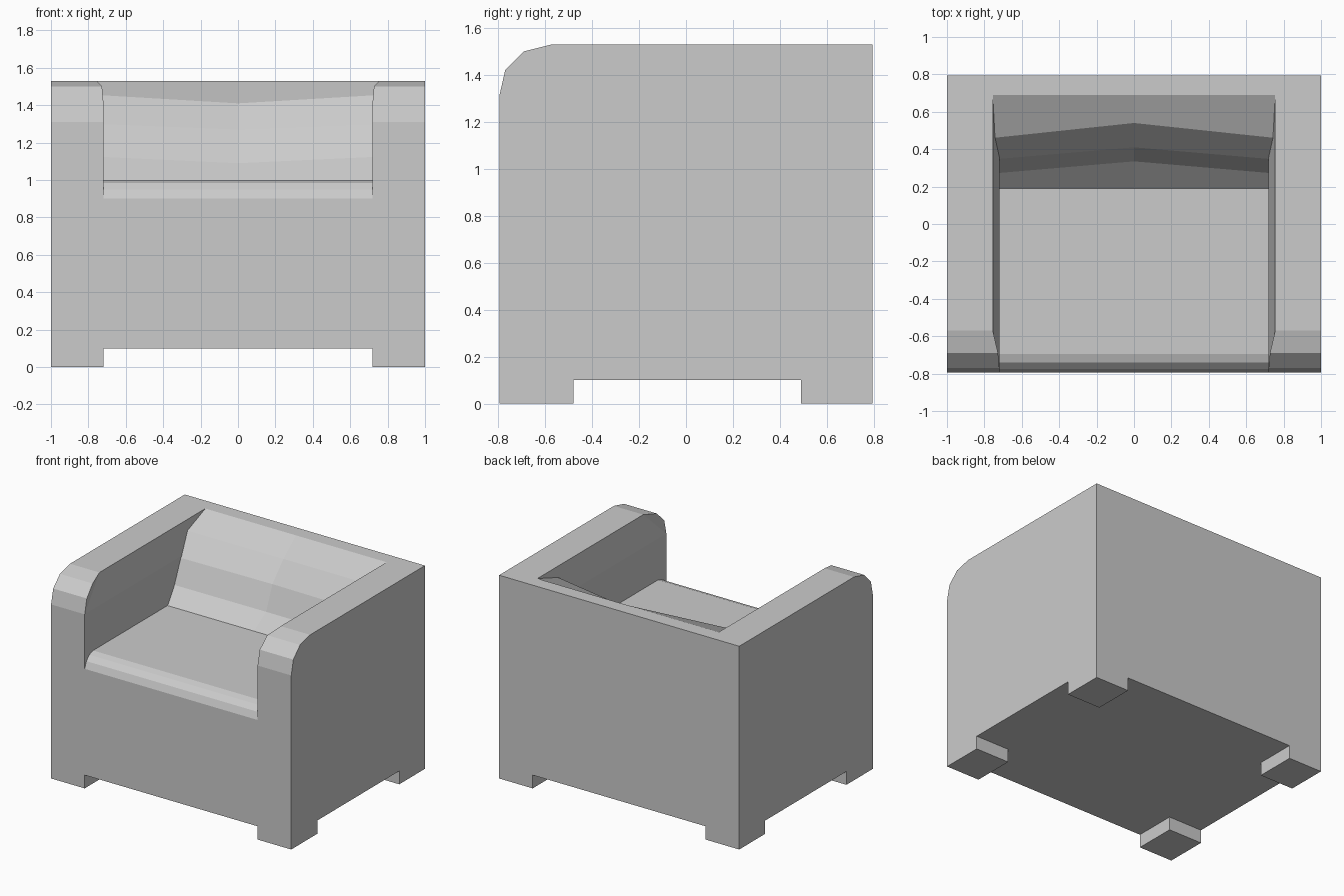
import bpy
import bmesh

cube = bpy.data.objects.get("Cube")
if cube:
    bpy.data.objects.remove(cube, do_unlink=True)

grey = bpy.data.materials.new("light grey")
grey.use_nodes = True
COLOUR = (0.6, 0.6, 0.6, 1)
grey.diffuse_color = COLOUR
grey.node_tree.nodes["Principled BSDF"].inputs["Base Color"].default_value = COLOUR

DEPTH, TOP, BASE = 0.795, 1.53, 0.1
INNER, FLARE = 0.72, 0.755


def loft(sections):
    """Closed solid through (x, profile) sections; profiles are (y, z) loops."""
    bm = bmesh.new()
    rings = [[bm.verts.new((x, y, z)) for y, z in prof] for x, prof in sections]
    for a, b in zip(rings, rings[1:]):
        for i in range(len(a)):
            j = (i + 1) % len(a)
            bm.faces.new((a[i], a[j], b[j], b[i]))
    bm.faces.new(rings[0])
    bm.faces.new(rings[-1])
    bmesh.ops.recalc_face_normals(bm, faces=bm.faces)
    return bm


def finish(bm, name):
    bmesh.ops.recalc_face_normals(bm, faces=bm.faces)
    mesh = bpy.data.meshes.new(name)
    bm.to_mesh(mesh)
    bm.free()
    mesh.materials.append(grey)
    obj = bpy.data.objects.new(name, mesh)
    bpy.context.collection.objects.link(obj)
    return obj


# Arms: side profile with feet and rounded front shoulder
arm_profile = [
    (-DEPTH, 0), (-0.48, 0), (-0.48, BASE), (0.49, BASE), (0.49, 0), (DEPTH, 0),
    (DEPTH, TOP), (-0.57, TOP), (-0.69, 1.5), (-0.77, 1.42), (-DEPTH, 1.31),
]
for side, name in ((1, "left_arm"), (-1, "right_arm")):
    bm = loft([(side * INNER, arm_profile), (side, arm_profile)])
    # Crease the inner face, then lean its upper rim outwards
    bmesh.ops.bisect_plane(bm, geom=bm.verts[:] + bm.edges[:] + bm.faces[:],
                           plane_co=(0, 0, 1.31), plane_no=(0, 0, 1), dist=0.001)
    for v in bm.verts:
        if abs(v.co.x) < 0.8:
            if v.co.z > 1.52:
                v.co.x = side * FLARE
            elif v.co.z > 1.45:
                v.co.x = side * 0.727
    bent = [f for f in bm.faces if f.calc_center_median().z > 1.32]
    bmesh.ops.triangulate(bm, faces=bent)
    finish(bm, name)

# Seat block with a rolled front edge
seat_profile = [
    (-DEPTH, BASE), (-DEPTH, 0.9), (-0.775, 0.95), (-0.74, 0.985),
    (-0.695, 1.0), (0.19, 1.0), (0.19, BASE),
]
finish(loft([(-INNER, seat_profile), (INNER, seat_profile)]), "seat")

# Backrest: bowed cushion, hollowed towards the middle
shell = [(0.69, TOP), (DEPTH, TOP), (DEPTH, BASE), (0.19, BASE)]
edge = [(0.19, 1.0), (0.27, 1.125), (0.345, 1.3), (0.46, 1.455)] + shell
middle = [(0.19, 1.0), (0.335, 1.09), (0.41, 1.27), (0.54, 1.41)] + shell
finish(loft([(-FLARE, edge), (0, middle), (FLARE, edge)]), "backrest")
